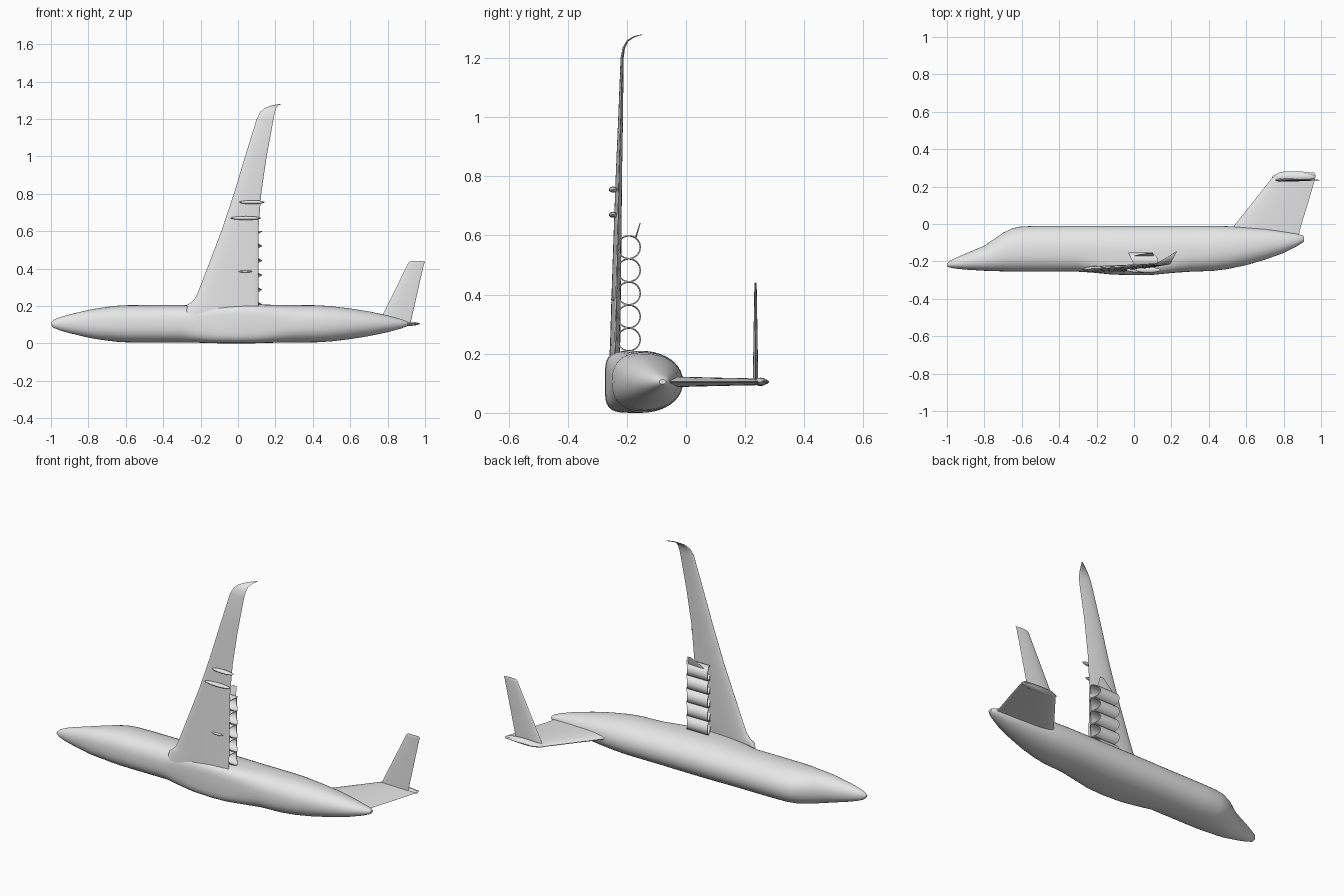
import bpy, bmesh, math
from mathutils import Vector

if "Cube" in bpy.data.objects:
    bpy.data.objects.remove(bpy.data.objects["Cube"])

grey = bpy.data.materials.new("light grey")
grey.diffuse_color = (0.8, 0.8, 0.8, 1)
grey.use_nodes = True
grey.node_tree.nodes["Principled BSDF"].inputs["Base Color"].default_value = grey.diffuse_color
MID = 0.105  # height of the fuselage centre line


def finish(name, bm, angle=40):
    bmesh.ops.recalc_face_normals(bm, faces=bm.faces)
    mesh = bpy.data.meshes.new(name)
    bm.to_mesh(mesh)
    bm.free()
    mesh.materials.append(grey)
    obj = bpy.data.objects.new(name, mesh)
    bpy.context.collection.objects.link(obj)
    bpy.ops.object.select_all(action='DESELECT')
    obj.select_set(True)
    bpy.context.view_layer.objects.active = obj
    bpy.ops.object.shade_smooth_by_angle(angle=math.radians(angle))
    return obj


def loft(name, rings, closed_loop=False):
    """Skin a list of equal point rings; cap the ends unless the loop closes."""
    bm = bmesh.new()
    vs = [[bm.verts.new(p) for p in r] for r in rings]
    n = len(rings[0])
    pairs = list(zip(vs, vs[1:]))
    if closed_loop:
        pairs.append((vs[-1], vs[0]))
    else:
        bm.faces.new(vs[0])
        bm.faces.new(vs[-1])
    for a, b in pairs:
        for i in range(n):
            j = (i + 1) % n
            bm.faces.new((a[i], a[j], b[j], b[i]))
    return finish(name, bm)


def airfoil(le, te, normal, thick, n=12):
    """Closed wing section from leading to trailing edge."""
    le, te = Vector(le), Vector(te)
    normal = Vector(normal).normalized()
    ring = []
    for k in range(2 * n):
        a = math.pi * k / n
        t = (1 - math.cos(a)) / 2
        h = 5 * (0.2969 * math.sqrt(t) - 0.126 * t - 0.3516 * t**2
                 + 0.2843 * t**3 - 0.1015 * t**4) + 0.04 * t
        side = 1 if k <= n else -1
        ring.append(le.lerp(te, t) + normal * (h * thick * side))
    return ring


def ellipsoid(name, centre, radii):
    bm = bmesh.new()
    bmesh.ops.create_uvsphere(bm, u_segments=20, v_segments=12, radius=1)
    for v in bm.verts:
        v.co = Vector(c + r * p for c, r, p in zip(centre, radii, v.co))
    return finish(name, bm)


# Fuselage: x, bottom y, top y, half width, squareness of the lower half
stations = [
    (-1.0, -.226, -.214, .006, 2), (-.985, -.233, -.197, .022, 2),
    (-.95, -.239, -.180, .036, 2), (-.9, -.244, -.158, .050, 2.1),
    (-.8, -.250, -.116, .074, 2.3), (-.75, -.252, -.082, .083, 2.4),
    (-.7, -.253, -.047, .090, 2.4), (-.65, -.254, -.023, .096, 2.5),
    (-.6, -.255, -.013, .099, 2.5), (-.5, -.255, -.010, .100, 2.5),
    (-.3, -.255, -.010, .100, 2.5), (-.22, -.260, -.010, .101, 3.4),
    (-.12, -.270, -.010, .104, 4.2), (0, -.274, -.010, .105, 4.5),
    (.1, -.272, -.010, .104, 4.2), (.2, -.262, -.010, .101, 3.4),
    (.3, -.255, -.010, .100, 2.5), (.42, -.251, -.010, .099, 2.4),
    (.5, -.241, -.012, .094, 2.3), (.6, -.220, -.018, .082, 2.2),
    (.7, -.191, -.025, .066, 2.1), (.8, -.155, -.040, .045, 2),
    (.87, -.120, -.053, .026, 2), (.9, -.100, -.060, .015, 2),
    (.91, -.090, -.068, .008, 2)]
rings = []
for x, lo, hi, w, power in stations:
    mid = lo + 0.45 * (hi - lo)
    ring = []
    for k in range(40):
        a = 2 * math.pi * k / 40
        c, s = math.cos(a), math.sin(a)
        e = 2 / (2.1 if s > 0 else power)
        y = mid + math.copysign(abs(s) ** e, s) * ((hi - mid) if s > 0 else (mid - lo))
        ring.append((x, y, MID + w * math.copysign(abs(c) ** e, c)))
    rings.append(ring)
loft("fuselage", rings)

# Wing: z, leading x, trailing x, y, thickness, tilt of the curled tip
wing = [
    (.12, -.28, .11, -.242, .034, 0), (.205, -.272, .11, -.241, .034, 0),
    (.225, -.243, .11, -.240, .034, 0), (.25, -.224, .11, -.239, .034, 0),
    (.4, -.165, .11, -.236, .031, 0), (.62, -.082, .11, -.231, .026, 0),
    (.8, -.022, .124, -.227, .021, 0), (1.0, .038, .153, -.221, .016, 0),
    (1.2, .1, .19, -.216, .010, 5), (1.235, .117, .197, -.210, .008, 20),
    (1.258, .143, .203, -.197, .006, 42), (1.272, .181, .214, -.175, .004, 62),
    (1.279, .222, .230, -.148, .002, 78)]
loft("wing", [airfoil((a, y, z), (b, y, z),
                      (0, math.cos(math.radians(t)), -math.sin(math.radians(t))), h)
              for z, a, b, y, h, t in wing])

# Row of open ducts above the wing, with scalloped rear rims
for i in range(5):
    zc = 0.248 + 0.078 * i
    rings = []
    for k in range(32):
        a = 2 * math.pi * k / 32
        c, s = math.cos(a), math.sin(a)
        front, back = -0.012 - 0.018 * s, 0.1 + 0.028 * abs(c) ** 3
        rings.append([(x, -0.193 + r * s, zc + r * c) for x, r in
                      ((front, .036), (front, .041), (back, .041), (back, .037))])
    loft("duct_%d" % (i + 1), rings, closed_loop=True)

# Small fin on the outermost duct
loft("duct_fin", [airfoil((.0, -.170, .592), (.105, -.170, .592), (0, 1, -.3), .005),
                  airfoil((.075, -.155, .642), (.1, -.155, .642), (0, 1, -.3), .003)])

# Flap fairings under the wing
for i, (x, z, length, w, h) in enumerate((
        (.042, .67, .082, .010, .015), (.075, .755, .068, .010, .015),
        (.038, .385, .038, .006, .008))):
    ellipsoid("flap_fairing_%d" % (i + 1), (x, -.246, z), (length, h, w))

# Tail fin with its tip fairing
fin = [(-.08, .50, .875, .036), (-.01, .535, .893, .034), (.10, .622, .927, .028),
       (.23, .725, .965, .023), (.26, .75, .972, .022), (.274, .775, .965, .014),
       (.28, .80, .90, .004)]
loft("tail_fin", [airfoil((a, y, MID), (b, y, MID), (0, 0, 1), h)
                  for y, a, b, h in fin])
ellipsoid("fin_tip_fairing", (.855, .252, MID), (.118, .022, .014))

# Tailplane on top of the fin
plane = [(.105, .752, .922, .018), (.15, .772, .932, .017),
         (.425, .908, .994, .008), (.436, .915, 1.0, .007), (.441, .925, .99, .003)]
loft("tailplane", [airfoil((a, .235, z), (b, .235, z), (0, 1, 0), h)
                   for z, a, b, h in plane])
